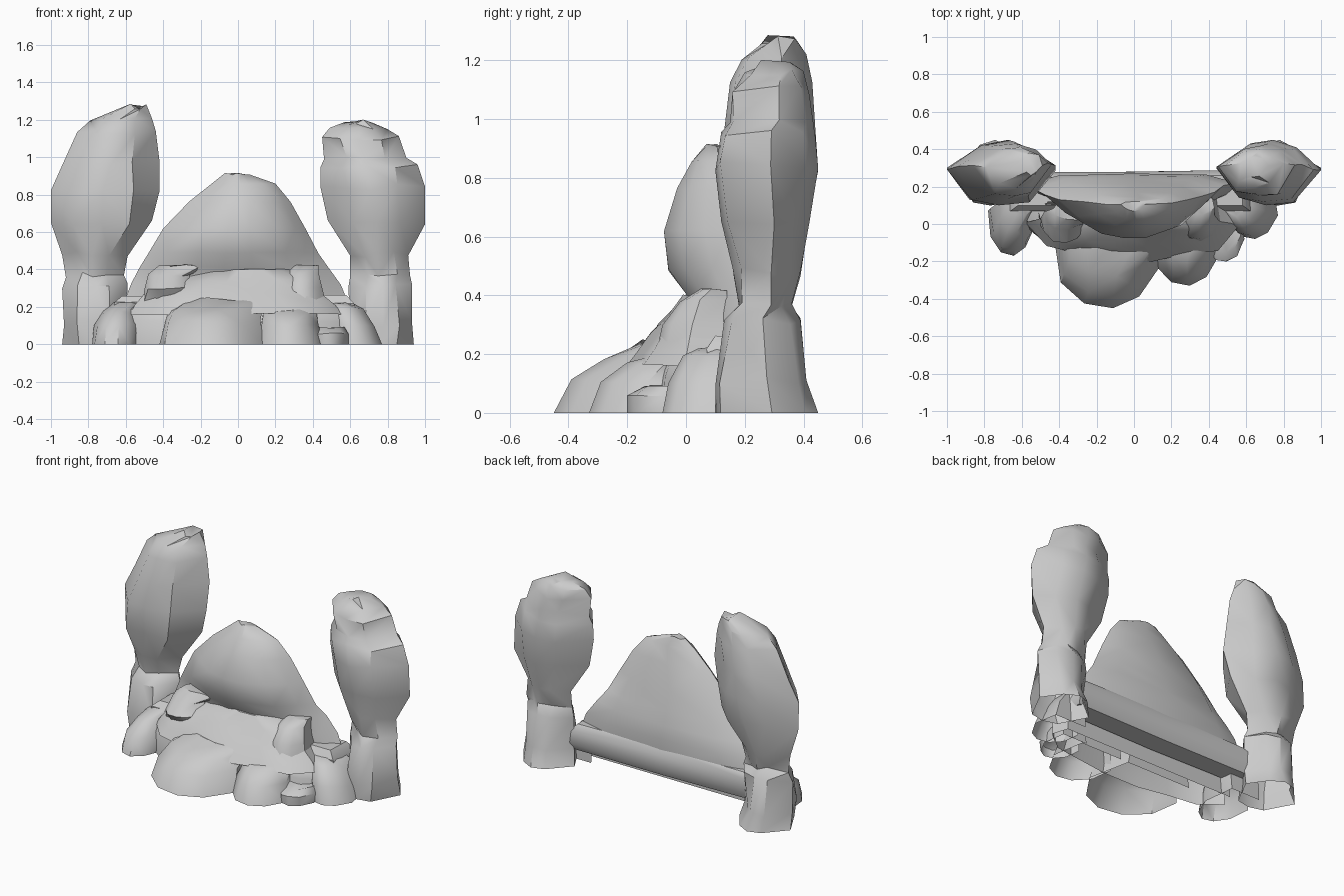
import bpy, bmesh, random
from mathutils import Vector

# Ring outlines in a -1..1 square; the last edge of each is its back
DIAMOND = [(-1, .1), (-.5, -.85), (0, -1), (.5, -.9), (1, .1), (.55, .75), (.1, 1), (-.35, .85)]
MOUND = [(-1, .45), (-.75, -.2), (-.4, -.8), (-.1, -1), (.2, -1), (.6, -.65), (.85, 0),
         (1, .55), (.7, .95), (0, 1), (-.7, .9)]
LUMP = [(-1, .3), (-.9, -.45), (-.45, -.9), (.1, -1), (.6, -.75), (1, -.1), (.8, 1), (-.8, 1)]
TERRACE = [(-1, .3), (-.8, -.5), (-.5, -.7), (-.2, -1), (.2, -1), (.5, -.8), (.8, -.6),
           (1, .2), (.95, 1), (-.95, 1)]


def rock(name, outline, rings, seed=1, jitter=.012, open_back=False, bottom=False):
    """Loft rings of (z, x0, x1, y0, y1) into a faceted shell, open underneath."""
    rnd = random.Random(seed)
    bm = bmesh.new()
    loops = []
    for z, x0, x1, y0, y1 in rings:
        loop = []
        for u, v in outline:
            p = Vector(((x0 + x1) / 2 + u * (x1 - x0) / 2, (y0 + y1) / 2 + v * (y1 - y0) / 2, z))
            if z > 0:
                p.z += rnd.uniform(-1, 1) * jitter
                p.x += rnd.uniform(-1, 1) * jitter * (abs(u) < .95)
                p.y += rnd.uniform(-1, 1) * jitter * (abs(v) < .95)
            loop.append(bm.verts.new(p))
        loops.append(loop)
    n = len(outline)
    for a, b in zip(loops, loops[1:]):
        for i in range(n - open_back):
            j = (i + 1) % n
            # random diagonals give the broken stone facets
            if rnd.random() < .5:
                bm.faces.new((a[i], a[j], b[j]))
                bm.faces.new((a[i], b[j], b[i]))
            else:
                bm.faces.new((a[i], a[j], b[i]))
                bm.faces.new((a[j], b[j], b[i]))
    if bottom:
        bm.faces.new(loops[0][::-1])
    bm.faces.new(loops[-1])
    bm.normal_update()
    me = bpy.data.meshes.new(name)
    bm.to_mesh(me)
    bm.free()
    ob = bpy.data.objects.new(name, me)
    bpy.context.collection.objects.link(ob)
    bpy.ops.object.select_all(action='DESELECT')
    ob.select_set(True)
    bpy.context.view_layer.objects.active = ob
    bpy.ops.object.shade_smooth_by_angle(angle=.7)
    return ob


# Two standing stones
rock("right_standing_stone", DIAMOND, [
    (0, .58, .94, .1, .45), (.11, .6, .93, .1, .41), (.31, .59, .93, .13, .39),
    (.36, .6, .92, .18, .36), (.48, .6, .91, .16, .39), (.65, .48, 1, .12, .42),
    (.84, .44, 1, .1, .45), (.95, .44, .96, .12, .44), (1.0, .46, .9, .15, .43),
    (1.1, .45, .86, .16, .42), (1.16, .49, .8, .2, .4), (1.19, .57, .72, .25, .37)], 3, .016)
rock("left_standing_stone", DIAMOND, [
    (0, -.94, -.58, .1, .45), (.11, -.93, -.6, .1, .41), (.31, -.94, -.59, .13, .39),
    (.37, -.92, -.61, .18, .36), (.48, -.94, -.59, .16, .39), (.65, -1, -.46, .12, .42),
    (.82, -1, -.42, .1, .45), (.97, -.94, -.42, .13, .44), (1.13, -.86, -.44, .15, .43),
    (1.21, -.79, -.46, .19, .41), (1.27, -.62, -.49, .26, .38)], 8, .016)

# Central arched boulder
rock("central_boulder", MOUND, [
    (.2, -.62, .6, .06, .26), (.32, -.57, .55, .03, .27), (.41, -.53, .48, 0, .26),
    (.49, -.48, .43, -.06, .24), (.62, -.4, .36, -.075, .21), (.76, -.26, .28, -.03, .17),
    (.86, -.14, .2, .02, .14), (.91, -.07, .06, .07, .12)], 5, .006)

# Beam across the back
rock("back_beam", [(-1, -1), (0, -1), (1, -1), (1, 1), (0, .9), (-1, .85)], [
    (.09, -.66, .62, .13, .26), (.14, -.68, .64, .08, .29), (.22, -.66, .62, .07, .29),
    (.26, -.62, .58, .1, .26)], 2, .006, bottom=True)

# Continuous terraces climbing to the boulder
rock("lower_terrace", TERRACE, [
    (0, -.64, .62, -.13, .12), (.12, -.64, .62, -.12, .12), (.18, -.62, .6, -.09, .13),
    (.21, -.58, .56, -.03, .14)], 14, .008, True)
rock("upper_terrace", TERRACE, [
    (.16, -.58, .56, -.2, .12), (.21, -.55, .52, -.17, .12), (.28, -.49, .44, -.12, .12),
    (.34, -.36, .4, -.06, .12), (.4, -.15, .28, -.01, .12)], 16, .008, True)

# Stepped rocks in front
rock("front_step_rock", LUMP, [
    (0, -.42, .14, -.45, .05), (.12, -.39, .12, -.39, .06), (.175, -.37, .13, -.28, .08),
    (.24, -.28, .18, -.16, .1)], 4, .01, True)
rock("front_right_rock", LUMP, [
    (0, .1, .46, -.33, .05), (.1, .12, .43, -.29, .06), (.17, .13, .42, -.2, .08),
    (.2, .16, .45, -.1, .1)], 6, .01, True)
rock("low_right_rock", LUMP, [
    (0, .38, .59, -.2, .06), (.06, .38, .59, -.2, .06), (.09, .42, .57, -.15, .05)],
    7, .006, True)
rock("outer_right_rock", LUMP, [
    (0, .5, .77, -.08, .2), (.1, .5, .73, -.06, .2), (.19, .48, .67, -.01, .2),
    (.22, .48, .6, .04, .2)], 9, .008, True)
rock("outer_left_rock", LUMP, [
    (0, -.78, -.53, -.17, .2), (.1, -.77, -.52, -.14, .2), (.17, -.72, -.54, -.04, .2),
    (.22, -.66, -.52, .05, .2)], 10, .008, True)

# Small stones resting on the terraces
rock("left_ledge_stone", LUMP, [
    (.23, -.51, -.24, -.05, .12), (.3, -.5, -.25, -.1, .1), (.37, -.48, -.26, -.03, .12),
    (.42, -.43, -.15, .02, .12)], 12, .006, True)
rock("right_ledge_stone", LUMP, [
    (.22, .23, .47, -.1, .14), (.3, .24, .45, -.08, .14), (.38, .26, .43, -.02, .14),
    (.42, .3, .43, .05, .14)], 13, .006, True)
